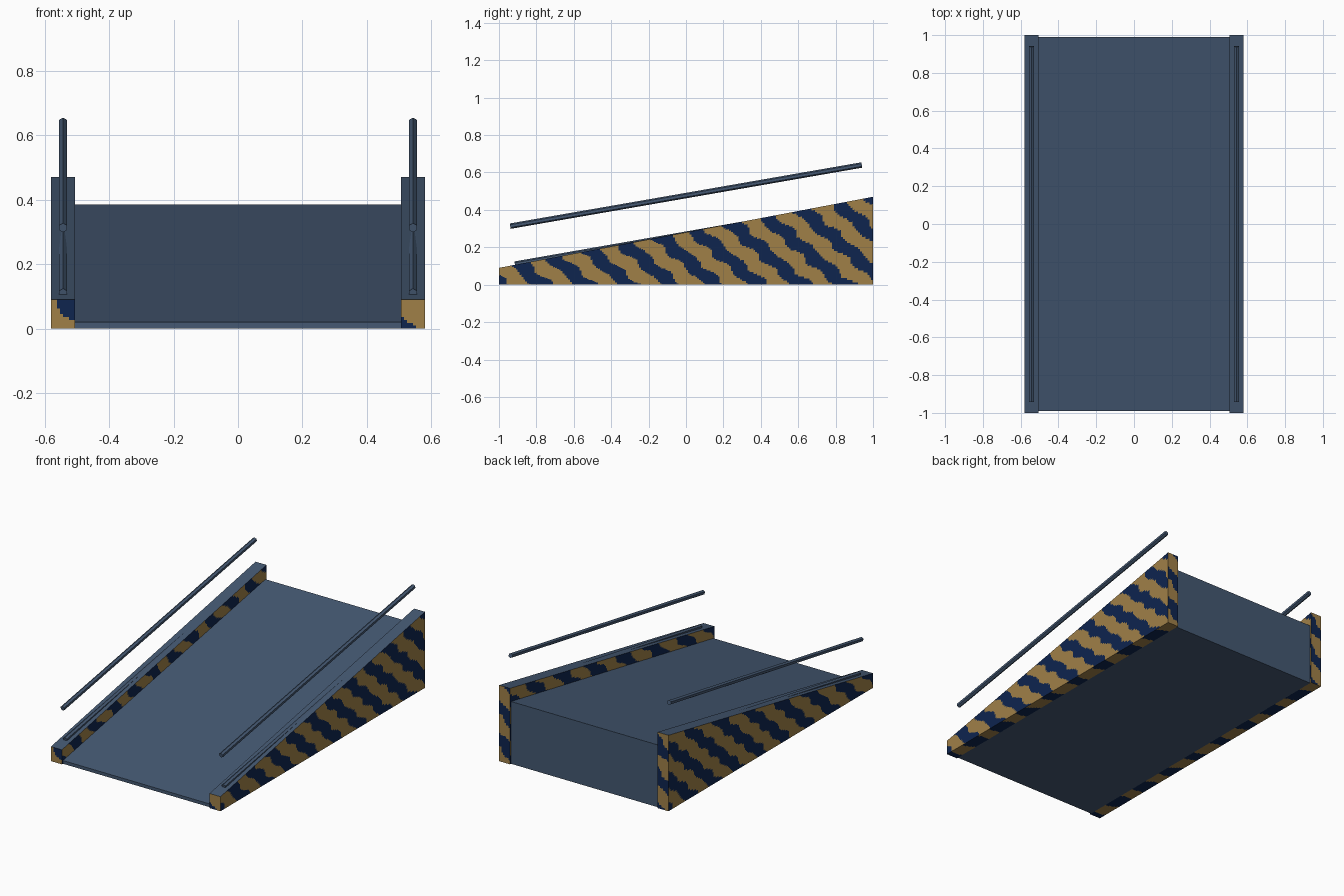
import bpy, bmesh, math
from mathutils import Vector

if "Cube" in bpy.data.objects:
    bpy.data.objects.remove(bpy.data.objects["Cube"])


def material(name, rgb):
    m = bpy.data.materials.new(name)
    m.diffuse_color = (*rgb, 1)
    m.use_nodes = True
    m.node_tree.nodes["Principled BSDF"].inputs["Base Color"].default_value = m.diffuse_color
    return m


SLATE = material("slate blue", (0.058, 0.098, 0.168))
GOLD = material("dull gold", (0.350, 0.216, 0.064))
NAVY = material("dark navy", (0.0044, 0.018, 0.078))


def finish(bm, name, mats):
    bmesh.ops.remove_doubles(bm, verts=bm.verts, dist=1e-5)
    bmesh.ops.recalc_face_normals(bm, faces=bm.faces)
    me = bpy.data.meshes.new(name)
    bm.to_mesh(me)
    bm.free()
    for m in mats:
        me.materials.append(m)
    ob = bpy.data.objects.new(name, me)
    bpy.context.collection.objects.link(ob)
    return ob


def patch(bm, a, b, c, d, nu, nv):
    """Grid of quads between four corners."""
    a, b, c, d = map(Vector, (a, b, c, d))
    grid = [[bm.verts.new(a.lerp(b, i / nu).lerp(d.lerp(c, i / nu), j / nv))
             for j in range(nv + 1)] for i in range(nu + 1)]
    return [bm.faces.new((grid[i][j], grid[i + 1][j], grid[i + 1][j + 1], grid[i][j + 1]))
            for i in range(nu) for j in range(nv)]


def wedge_corners(x0, x1, y, z_front, z_back):
    return {(i, j, k): (x, yy, zt * k)
            for i, x in enumerate((x0, x1))
            for j, (yy, zt) in enumerate(((-y, z_front), (y, z_back)))
            for k in (0, 1)}


def stripe(p, axis, sign):
    """Wavy hazard stripes that fall to the right on every painted side."""
    along = sign * p.y if axis == "x" else p.x * sign
    u = along + 1.15 * p.z
    u += 0.014 * math.sin(38 * (p.z - 0.6 * along)) + 0.006 * math.sin(90 * p.z + 5 * along)
    start = 1.31 if axis == "x" else -0.42
    return 2 if ((u - start) / 0.231 + 0.24) % 1 < 0.48 else 1


# Ramp deck, a solid wedge
bm = bmesh.new()
c = wedge_corners(-0.506, 0.506, 0.99, 0.02, 0.385)
for quad in (("000", "100", "110", "010"), ("001", "101", "111", "011"),
             ("000", "100", "101", "001"), ("010", "110", "111", "011"),
             ("000", "010", "011", "001"), ("100", "110", "111", "101")):
    patch(bm, *[c[tuple(map(int, q))] for q in quad], 1, 1)
finish(bm, "ramp_deck", [SLATE])

for side, label in ((-1, "left"), (1, "right")):
    # Striped side wall with a plain cap
    x0, x1 = sorted((side * 0.505, side * 0.58))
    c = wedge_corners(x0, x1, 1.0, 0.09, 0.47)
    bm = bmesh.new()
    patch(bm, c[0, 0, 1], c[1, 0, 1], c[1, 1, 1], c[0, 1, 1], 1, 1)
    for i, sign in ((0, -1), (1, 1)):
        for f in patch(bm, c[i, 0, 0], c[i, 1, 0], c[i, 1, 1], c[i, 0, 1], 200, 36):
            f.material_index = stripe(f.calc_center_median(), "x", sign)
    for j, sign, rows in ((0, 1, 10), (1, -1, 40)):
        for f in patch(bm, c[0, j, 0], c[1, j, 0], c[1, j, 1], c[0, j, 1], 8, rows):
            f.material_index = stripe(f.calc_center_median(), "y", sign)
    for f in patch(bm, c[0, 0, 0], c[1, 0, 0], c[1, 1, 0], c[0, 1, 0], 6, 200):
        p = f.calc_center_median()
        p.z = 0.3 * (p.x - x0)
        f.material_index = stripe(p, "x", 1)
    finish(bm, label + "_side_wall", [SLATE, GOLD, NAVY])

    # Six-sided rails: one above the wall, one sunk into its cap
    for part, y, z0, z1 in (("upper_rail", 0.94, 0.313, 0.640),
                            ("lower_rail", 0.915, 0.110, 0.430)):
        bpy.ops.mesh.primitive_cylinder_add(
            vertices=6, radius=0.0145, depth=math.hypot(2 * y, z1 - z0),
            location=(side * 0.5425, 0, (z0 + z1) / 2),
            rotation=(-math.atan2(2 * y, z1 - z0), 0, 0))
        rail = bpy.context.object
        rail.name = label + "_" + part
        rail.data.materials.append(SLATE)
